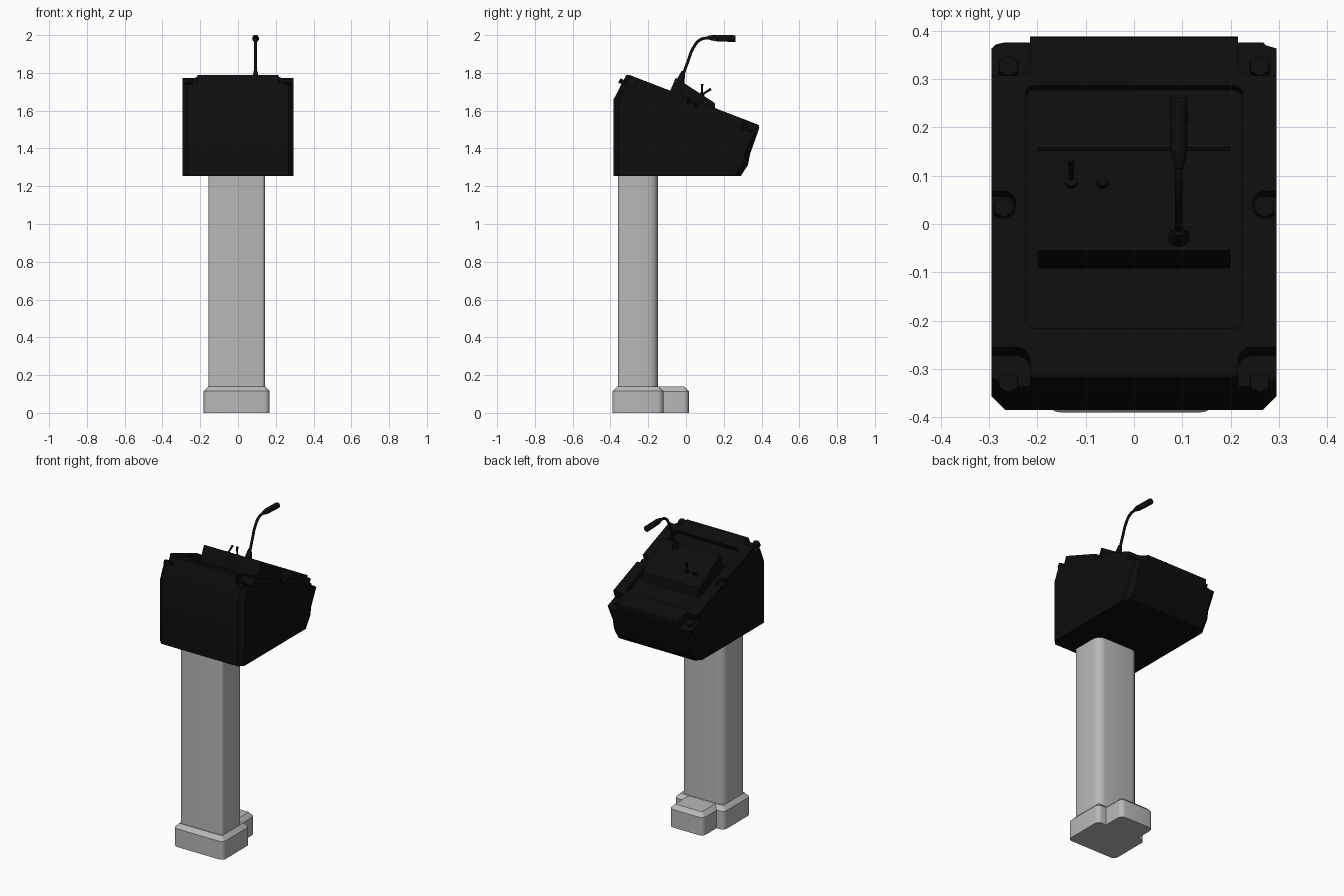
import bpy, bmesh, math
from mathutils import Vector

if "Cube" in bpy.data.objects:
    bpy.data.objects.remove(bpy.data.objects["Cube"])


def material(name, value, rough):
    m = bpy.data.materials.new(name)
    m.use_nodes = True
    m.diffuse_color = (value, value, value, 1)
    node = m.node_tree.nodes["Principled BSDF"]
    node.inputs["Base Color"].default_value = (value, value, value, 1)
    node.inputs["Roughness"].default_value = rough
    return m


black = material("matte black", 0.004, 0.6)
grey = material("light grey", 0.48, 0.5)
SLOPE = math.atan(-0.387)


def top_z(y):
    return 1.788 - 0.387 * (y + 0.296)


def finish(bm, name, mat, angle=30):
    bmesh.ops.recalc_face_normals(bm, faces=bm.faces)
    mesh = bpy.data.meshes.new(name)
    bm.to_mesh(mesh)
    bm.free()
    ob = bpy.data.objects.new(name, mesh)
    bpy.context.collection.objects.link(ob)
    mesh.materials.append(mat)
    activate(ob)
    bpy.ops.object.shade_smooth_by_angle(angle=math.radians(angle))
    return ob


def activate(ob):
    bpy.ops.object.select_all(action='DESELECT')
    ob.select_set(True)
    bpy.context.view_layer.objects.active = ob


def side_extrusion(profile, half):
    """Extrude a (y, z) profile across x."""
    bm = bmesh.new()
    face = bm.faces.new([bm.verts.new((-half, y, z)) for y, z in profile])
    r = bmesh.ops.extrude_face_region(bm, geom=[face])
    moved = [g for g in r["geom"] if isinstance(g, bmesh.types.BMVert)]
    bmesh.ops.translate(bm, verts=moved, vec=(2 * half, 0, 0))
    return bm


def block(x0, x1, y0, y1, z0, z1, front_r, back_r, top=0.0):
    """Upright box with rounded corners and an optional top chamfer."""
    bm = bmesh.new()
    bmesh.ops.create_cube(bm, size=1)
    for v in bm.verts:
        v.co = (x1 if v.co.x > 0 else x0, y1 if v.co.y > 0 else y0,
                z1 if v.co.z > 0 else z0)
    mid = (y0 + y1) / 2
    for radius, sign in ((front_r, -1), (back_r, 1)):
        edges = [e for e in bm.edges
                 if abs(e.verts[0].co.z - e.verts[1].co.z) > 1e-4
                 and (e.verts[0].co.y - mid) * sign > abs(y1 - y0) / 2 - 1e-4]
        bmesh.ops.bevel(bm, geom=edges, offset=radius, segments=5,
                        affect='EDGES', profile=0.5)
    if top:
        rim = [e for e in bm.edges if all(v.co.z > z1 - 1e-4 for v in e.verts)]
        bmesh.ops.bevel(bm, geom=rim, offset=top, segments=1, affect='EDGES')
    return bm


def rod(name, a, b, r1, r2, mat, sides=16):
    """Tapered cylinder between two points."""
    a, b = Vector(a), Vector(b)
    bm = bmesh.new()
    bmesh.ops.create_cone(bm, cap_ends=True, segments=sides, radius1=r1,
                          radius2=r2, depth=(b - a).length)
    rot = (b - a).to_track_quat('Z', 'Y').to_matrix()
    bmesh.ops.rotate(bm, verts=bm.verts, matrix=rot)
    bmesh.ops.translate(bm, verts=bm.verts, vec=(a + b) / 2)
    return finish(bm, name, mat)


def cut(target, bm, x, y):
    """Carve a shape standing on the sloped top surface."""
    cutter = finish(bm, "cutter", black)
    cutter.hide_render = True
    cutter.location = (x, y, top_z(y))
    cutter.rotation_euler.x = SLOPE
    bpy.context.view_layer.update()
    mod = target.modifiers.new("cut", 'BOOLEAN')
    mod.object = cutter
    mod.operation = 'DIFFERENCE'
    mod.solver = 'EXACT'
    activate(target)
    bpy.ops.object.modifier_apply(modifier=mod.name)
    bpy.data.objects.remove(cutter)


# Column and stepped base
finish(block(-0.157, 0.142, -0.36, -0.148, 0.1, 1.26, 0.018, 0.05), "column", grey)
finish(block(-0.182, 0.168, -0.39, -0.12, 0, 0.14, 0.03, 0.03, 0.025), "base", grey)
finish(block(-0.13, 0.108, -0.2, 0.016, 0, 0.139, 0.01, 0.03, 0.025), "base_tab", grey)

# Console housing with chamfered upright corners
bm = side_extrusion([(-0.385, 1.254), (-0.385, 1.656), (-0.317, 1.788), (-0.296, 1.788),
                     (0.386, 1.524), (0.388, 1.508), (0.339, 1.37), (0.328, 1.312),
                     (0.29, 1.254)], 0.295)
corners = []
for e in bm.edges:
    p, q = (v.co for v in e.verts)
    if abs(p.x - q.x) < 1e-4 and abs(p.z - q.z) > 0.03 and abs(p.y - q.y) < 0.2:
        corners.append(e)
bmesh.ops.bevel(bm, geom=corners, offset=0.028, segments=1, affect='EDGES')
housing = finish(bm, "console_housing", black)

# Recessed control panel
cut(housing, block(-0.225, 0.225, -0.27, 0.27, -0.025, 0.1, 0.02, 0.02), 0, 0.035)

# Screw pockets and hexagonal screws on both sides
for side, label in ((-1, "right"), (1, "left")):
    for place, y, y0, y1, inner, depth, r in (
            ("front", -0.315, -0.2, 0.065, 0.215, 0.05, 0.03),
            ("middle", 0.04, -0.03, 0.03, 0.245, 0.03, 0.025),
            ("back", 0.34, -0.035, 0.2, 0.215, 0.05, 0.025)):
        x0, x1 = sorted((side * inner, side * 0.4))
        cut(housing, block(x0, x1, y0, y1, -depth, 0.2, r, r), 0, y)
        up = Vector((0, -math.sin(SLOPE), math.cos(SLOPE)))
        on_top = Vector((side * (0.27 if place == "middle" else 0.26), y, top_z(y)))
        rod(f"{place}_{label}_screw", on_top - up * (depth + 0.01),
            on_top - up * (depth - 0.015), 0.024, 0.022, black, 6)
activate(housing)
bpy.ops.object.shade_smooth_by_angle(angle=math.radians(30))

# Raised wedge on the panel
finish(side_extrusion([(-0.095, 1.66), (-0.09, 1.69), (-0.055, 1.772), (-0.045, 1.768),
                       (0.135, 1.652), (0.152, 1.64), (0.16, 1.57)], 0.2),
       "control_wedge", black)

# Toggle switches
for name, x, tip in (("tilted", -0.13, (0.132, 1.715)), ("upright", -0.065, (0.085, 1.742))):
    rod(name + "_switch_collar", (x, 0.08, 1.675), (x, 0.089, 1.694), 0.014, 0.012, black)
    rod(name + "_switch_lever", (x, 0.084, 1.685), (x, *tip), 0.004, 0.007, black, 10)

# Gooseneck microphone
MX = 0.093
rod("microphone_socket", (MX, -0.034, 1.74), (MX, -0.014, 1.808), 0.026, 0.01, black, 20)
curve = bpy.data.curves.new("gooseneck", 'CURVE')
curve.dimensions = '3D'
curve.bevel_depth = 0.008
curve.bevel_resolution = 3
spline = curve.splines.new('BEZIER')
path = [(-0.016, 1.79), (0.01, 1.86), (0.037, 1.93), (0.075, 1.975), (0.13, 1.987)]
spline.bezier_points.add(len(path) - 1)
for point, (y, z) in zip(spline.bezier_points, path):
    point.co = (MX, y, z)
    point.handle_left_type = point.handle_right_type = 'AUTO'
neck = bpy.data.objects.new("gooseneck", curve)
bpy.context.collection.objects.link(neck)
curve.materials.append(black)
activate(neck)
bpy.ops.object.convert(target='MESH')
rod("microphone_sleeve", (MX, 0.115, 1.987), (MX, 0.15, 1.985), 0.009, 0.017, black)
rod("microphone_head", (MX, 0.15, 1.985), (MX, 0.262, 1.981), 0.017, 0.018, black)
